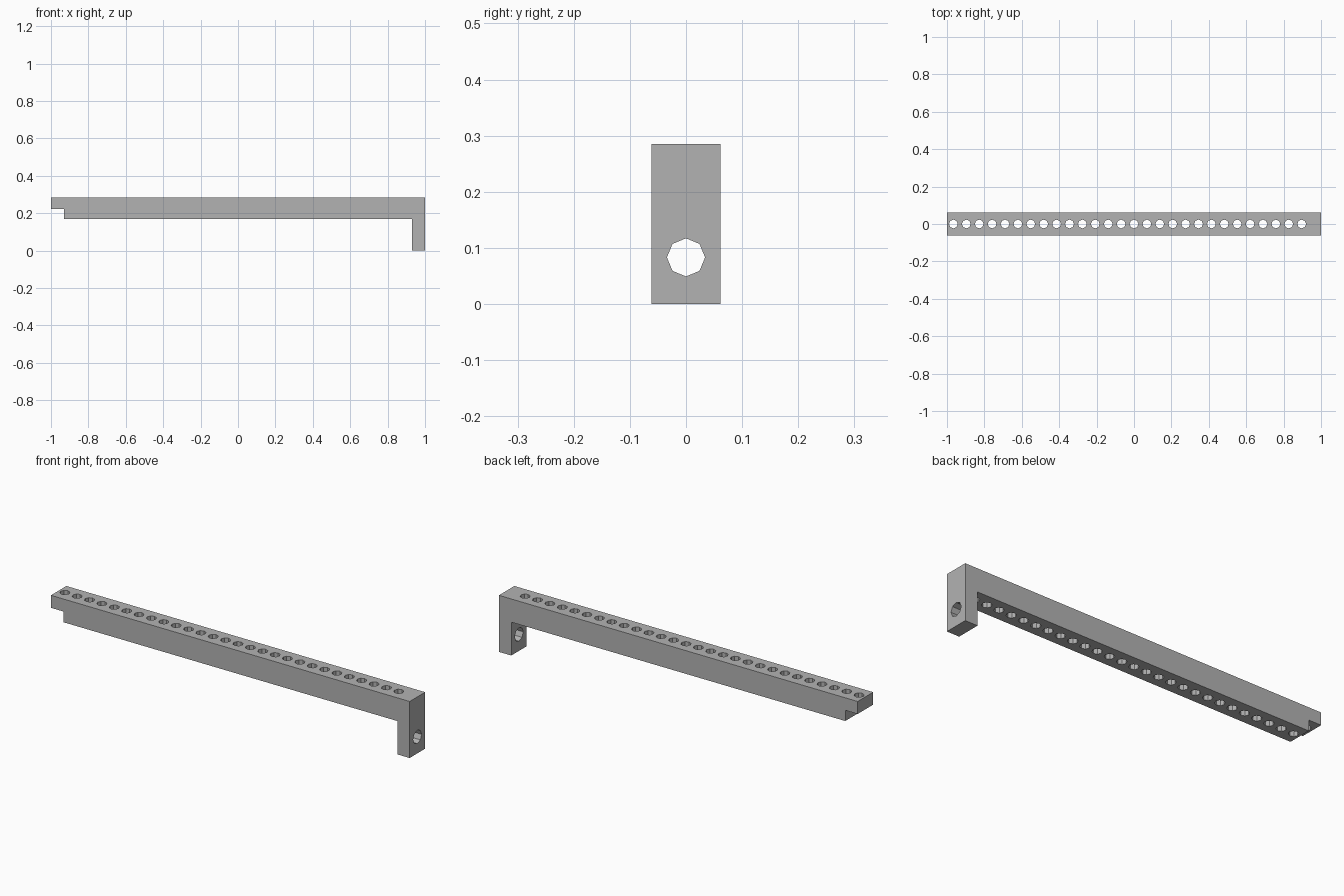
import bpy, bmesh
from math import pi
from mathutils import Matrix

cube = bpy.data.objects.get("Cube")
if cube:
    bpy.data.objects.remove(cube)

HOLES = 28
UNIT = 2 / (HOLES + 1)      # hole pitch, also leg and notch length
HALF_WIDTH = 0.0615
TOP, NOTCH, UNDERSIDE = 0.285, 0.222, 0.168

grey = bpy.data.materials.new("plain grey")
grey.use_nodes = True
colour = (0.45, 0.45, 0.45, 1)
grey.diffuse_color = colour
grey.node_tree.nodes["Principled BSDF"].inputs["Base Color"].default_value = colour


def add_object(name, bm):
    bmesh.ops.recalc_face_normals(bm, faces=bm.faces)
    mesh = bpy.data.meshes.new(name)
    bm.to_mesh(mesh)
    bm.free()
    mesh.materials.append(grey)
    obj = bpy.data.objects.new(name, mesh)
    bpy.context.collection.objects.link(obj)
    return obj


def add_drill(bm, radius, matrix):
    bmesh.ops.create_cone(bm, cap_ends=True, segments=8, radius1=radius,
                          radius2=radius, depth=0.5, matrix=matrix)


# Side profile: notched beam with a leg at one end
profile = [(-1, TOP), (-1, NOTCH), (-1 + UNIT, NOTCH), (-1 + UNIT, UNDERSIDE),
           (1 - UNIT, UNDERSIDE), (1 - UNIT, 0), (1, 0), (1, TOP)]
bm = bmesh.new()
face = bm.faces.new([bm.verts.new((x, -HALF_WIDTH, z)) for x, z in profile])
side = bmesh.ops.extrude_face_region(bm, geom=[face])["geom"]
bmesh.ops.translate(bm, vec=(0, 2 * HALF_WIDTH, 0),
                    verts=[v for v in side if isinstance(v, bmesh.types.BMVert)])
bar = add_object("perforated_bar", bm)

# Drills: a row down through the beam and one through the leg
bm = bmesh.new()
for i in range(HOLES):
    add_drill(bm, 0.0235, Matrix.Translation((-1 + UNIT * (i + 0.5), 0, 0.3)))
add_drill(bm, 0.034, Matrix.Translation((1, 0, 0.083)) @ Matrix.Rotation(pi / 2, 4, "Y"))
drills = add_object("hole_cutters", bm)
drills.hide_render = True

# Cut the holes, then discard the drills
cut = bar.modifiers.new("holes", "BOOLEAN")
cut.operation = "DIFFERENCE"
cut.solver = "EXACT"
cut.object = drills
depsgraph = bpy.context.evaluated_depsgraph_get()
drilled = bpy.data.meshes.new_from_object(bar.evaluated_get(depsgraph))
bar.modifiers.clear()
bar.data = drilled
bpy.data.objects.remove(drills)
